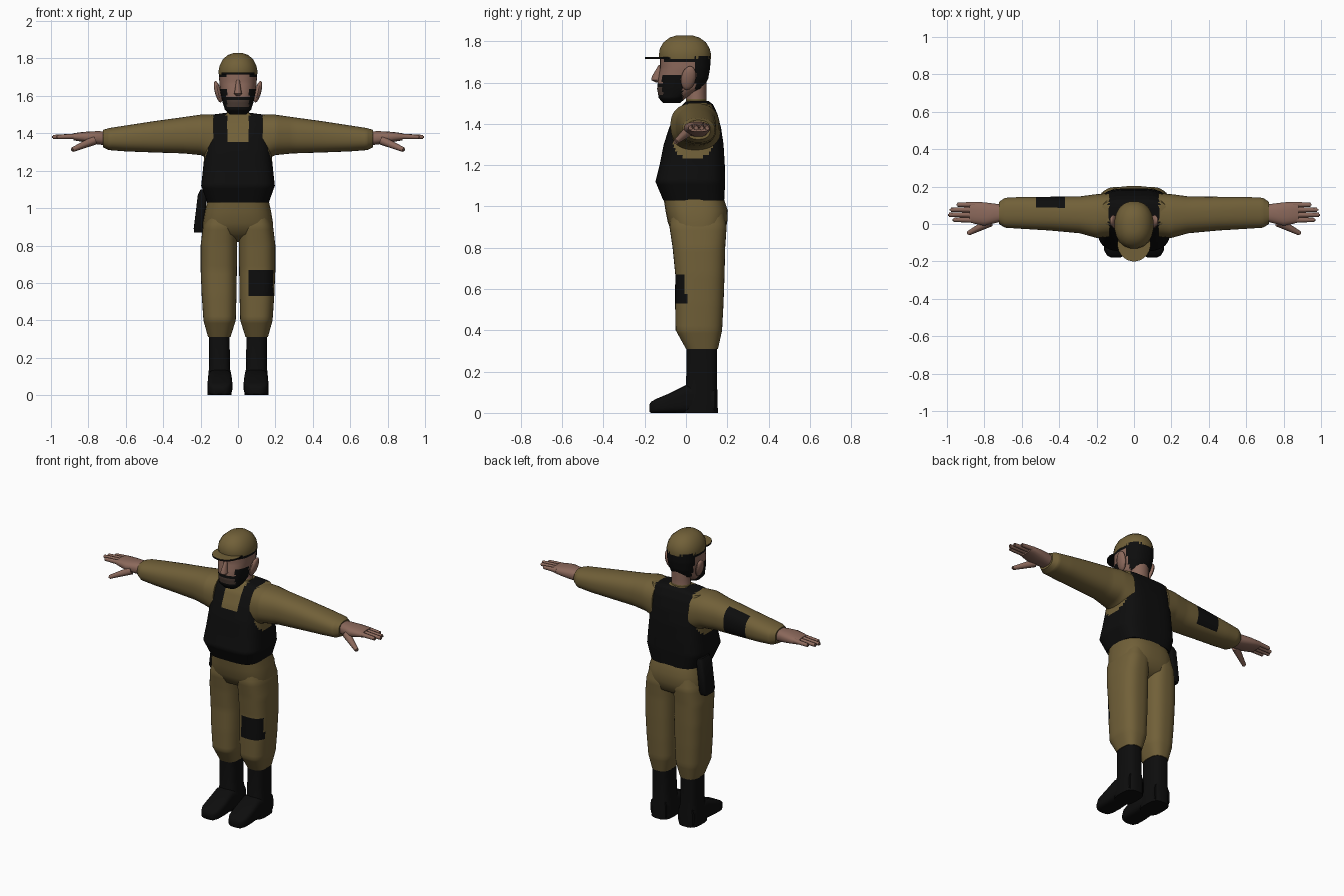
import bpy, bmesh, math
from mathutils import Vector

cube = bpy.data.objects.get("Cube")
if cube:
    bpy.data.objects.remove(cube, do_unlink=True)


def material(name, rgb):
    m = bpy.data.materials.new(name)
    m.use_nodes = True
    m.diffuse_color = (*rgb, 1)
    bsdf = m.node_tree.nodes["Principled BSDF"]
    bsdf.inputs["Base Color"].default_value = (*rgb, 1)
    bsdf.inputs["Roughness"].default_value = 0.9
    return m


OLIVE = material("olive cloth", (0.165, 0.117, 0.040))
BLACK = material("black gear", (0.004, 0.004, 0.004))
SKIN = material("skin", (0.26, 0.14, 0.105))
STUBBLE = material("stubble", (0.07, 0.045, 0.035))


def finish(name, bm, mats, rule=None, angle=50):
    bmesh.ops.recalc_face_normals(bm, faces=bm.faces)
    bm.normal_update()
    if rule:
        for f in bm.faces:
            f.material_index = int(rule(f.calc_center_median(), f.normal))
    mesh = bpy.data.meshes.new(name)
    bm.to_mesh(mesh)
    bm.free()
    for m in mats:
        mesh.materials.append(m)
    ob = bpy.data.objects.new(name, mesh)
    bpy.context.collection.objects.link(ob)
    bpy.ops.object.select_all(action='DESELECT')
    ob.select_set(True)
    bpy.context.view_layer.objects.active = ob
    bpy.ops.object.shade_smooth_by_angle(angle=math.radians(angle))
    return ob


def loft(name, axis, rows, mats, rule=None, seg=16, power=2.0, sub=1, side=1):
    """Skin rounded sections; each row is (position, a0, a1, b0, b1)."""
    fine = []
    for r0, r1 in zip(rows, rows[1:]):
        fine += [[u + (v - u) * k / sub for u, v in zip(r0, r1)] for k in range(sub)]
    fine.append(rows[-1])
    bm = bmesh.new()
    rings = []
    for t, a0, a1, b0, b1 in fine:
        ring = []
        for i in range(seg):
            w = math.tau * (i + 0.5) / seg
            c, s = (math.copysign(abs(q) ** (2 / power), q) for q in (math.cos(w), math.sin(w)))
            a, b = (a0 + a1 + (a1 - a0) * c) / 2, (b0 + b1 + (b1 - b0) * s) / 2
            x, y, z = {'x': (t, a, b), 'y': (a, t, b), 'z': (a, b, t)}[axis]
            ring.append(bm.verts.new((x * side, y, z)))
        rings.append(ring)
    for p, q in zip(rings, rings[1:]):
        for i in range(seg):
            j = (i + 1) % seg
            bm.faces.new((p[i], p[j], q[j], q[i]))
    bm.faces.new(rings[0])
    bm.faces.new(rings[-1])
    return finish(name, bm, mats, rule)


def even(rows):
    """Expand (z, half width, y0, y1) into symmetric loft rows."""
    return [(z, -h, h, y0, y1) for z, h, y0, y1 in rows]


def finger(name, start, end, r0, r1):
    a, b = Vector(start), Vector(end)
    bm = bmesh.new()
    bmesh.ops.create_cone(bm, cap_ends=True, segments=8, radius1=r0, radius2=r1, depth=(b - a).length)
    tip = max(bm.faces, key=lambda f: f.calc_center_median().z)
    bmesh.ops.bevel(bm, geom=list(tip.edges), offset=r1 * 0.5, segments=2, affect='EDGES')
    turn = (b - a).to_track_quat('Z', 'Y').to_matrix().to_4x4()
    bm.transform(turn)
    bmesh.ops.translate(bm, vec=(a + b) / 2, verts=bm.verts)
    finish(name, bm, [SKIN])


# Torso: shirt with the vest marked on its faces
def vest(c, n):
    neckline = abs(c.x) < 0.065 and c.z > 1.36 and c.y < 0.09
    return c.z < 1.19 or (abs(c.x) < 0.135 + max(0, 1.4 - c.z) * 0.3 and not neckline)


loft("torso", 'z', even([
    (1.03, .165, -.11, .185), (1.12, .197, -.148, .19), (1.2, .188, -.128, .188),
    (1.3, .178, -.108, .182), (1.38, .175, -.082, .17), (1.45, .18, -.05, .152),
    (1.495, .175, -.015, .13), (1.51, .06, .0, .11)]),
    [OLIVE, BLACK], vest, seg=72, power=3.6, sub=6)

# Pelvis
loft("pelvis", 'z', even([
    (.82, .06, .02, .12), (.86, .185, -.06, .185), (.92, .188, -.088, .2),
    (.98, .178, -.1, .203), (1.035, .166, -.108, .185)]), [OLIVE], seg=32, power=2.8)

# Legs and boots
def knee_patch(c, n):
    return .53 < c.z < .67 and c.x > .06 and c.y < 0


for side, word in ((1, "left"), (-1, "right")):
    loft(word + "_leg", 'z', [
        (.31, .04, .16, 0, .155), (.4, .012, .185, -.05, .175), (.53, .008, .194, -.053, .182),
        (.67, .006, .2, -.052, .187), (.8, .004, .2, -.065, .19), (.9, .004, .188, -.08, .197),
        (.99, .02, .16, -.07, .18)],
        [OLIVE, BLACK], knee_patch, seg=40, power=2.7, sub=6, side=side)
    loft(word + "_boot_shaft", 'z', [
        (0, .033, .163, -.02, .155), (.1, .033, .16, -.01, .153), (.14, .042, .156, 0, .15),
        (.33, .045, .155, .003, .15)], [BLACK], seg=20, power=3, side=side)
    loft(word + "_boot_foot", 'y', [
        (.14, .04, .155, 0, .12), (.0, .033, .16, 0, .135), (-.08, .03, .163, 0, .095),
        (-.14, .035, .16, 0, .07), (-.168, .05, .145, 0, .055), (-.178, .07, .125, .005, .04)],
        [BLACK], seg=20, power=4, side=side)

    # Sleeve, with a patch at the back of the right elbow
    def elbow_patch(c, n):
        return -.52 < c.x < -.37 and c.y > .09 and c.z > 1.32

    loft(word + "_sleeve", 'x', [
        (.13, -.07, .165, 1.25, 1.5), (.2, -.075, .16, 1.283, 1.5), (.29, -.05, .148, 1.292, 1.487),
        (.45, -.035, .146, 1.297, 1.465), (.6, -.026, .145, 1.303, 1.442),
        (.69, -.02, .14, 1.31, 1.428), (.722, .0, .118, 1.325, 1.418)],
        [OLIVE, BLACK], elbow_patch, seg=32, power=2.4, sub=6, side=side)

    # Hand
    loft(word + "_palm", 'x', [
        (.7, .015, .105, 1.335, 1.41), (.75, .002, .11, 1.34, 1.412), (.8, -.01, .117, 1.347, 1.41),
        (.85, .0, .118, 1.357, 1.405), (.88, .008, .114, 1.362, 1.4)],
        [SKIN], power=2.6, side=side)
    for i, reach in enumerate((.97, .995, .985, .95)):
        y = .022 + .027 * i
        finger(f"{word}_finger_{i + 1}", (side * .85, y, 1.384), (side * reach, y, 1.38), .0155, .011)
    finger(word + "_thumb", (side * .77, .01, 1.362), (side * .89, -.052, 1.31), .025, .012)

    # Ear
    bm = bmesh.new()
    bmesh.ops.create_uvsphere(bm, u_segments=12, v_segments=8, radius=1)
    for v in bm.verts:
        x, y, z = v.co
        v.co = (side * (.107 + .018 * x + .014 * z), .012 + .036 * y + .008 * z, 1.622 + .058 * z)
    finish(word + "_ear", bm, [SKIN])

# Pouch on the right hip
loft("hip_pouch", 'z', [
    (.87, -.235, -.19, .04, .13), (.89, -.237, -.185, .03, .14),
    (1.07, -.215, -.165, .03, .14), (1.1, -.2, -.165, .04, .13)], [BLACK], seg=20, power=5)

# Neck and collar
loft("neck", 'z', even([(1.44, .07, -.015, .115), (1.52, .06, 0, .1), (1.64, .055, 0, .1)]),
     [SKIN, OLIVE], lambda c, n: c.z < 1.51, sub=4)


# Head: skin, hair with beard, and stubble round the mouth
def hair(c, n):
    x, y, z = abs(c.x), c.y, c.z
    back = y > .045 and z > 1.56
    beard = y < -.015 and (z < 1.54 or (z < 1.635 and x > .06))
    moustache = 1.578 < z < 1.597 and x < .065 and y < -.05
    if back or beard or moustache or (z > 1.695 and x > .06):
        return 1
    return 2 if z < 1.58 and y < -.03 else 0


loft("head", 'z', even([
    (1.5, .045, -.11, -.03), (1.525, .07, -.132, 0), (1.57, .084, -.14, .085),
    (1.62, .094, -.134, .108), (1.67, .1, -.125, .117), (1.73, .102, -.125, .12)]),
    [SKIN, BLACK, STUBBLE], hair, seg=48, power=2.4, sub=6)

# Nose
loft("nose", 'z', even([
    (1.6, .012, -.145, -.12), (1.612, .022, -.168, -.11), (1.63, .018, -.165, -.11),
    (1.685, .009, -.132, -.11)]), [SKIN], seg=10)

# Cap and brim
loft("cap", 'z', even([
    (1.715, .104, -.13, .122), (1.735, .105, -.132, .123), (1.765, .098, -.128, .116),
    (1.795, .082, -.11, .098), (1.818, .056, -.08, .066), (1.829, .025, -.045, .03)]),
    [OLIVE], seg=20, power=2.2)
loft("cap_brim", 'z', even([(1.714, .088, -.2, -.02), (1.724, .088, -.2, -.02)]),
     [OLIVE, BLACK], lambda c, n: n.z < .5, seg=24)
